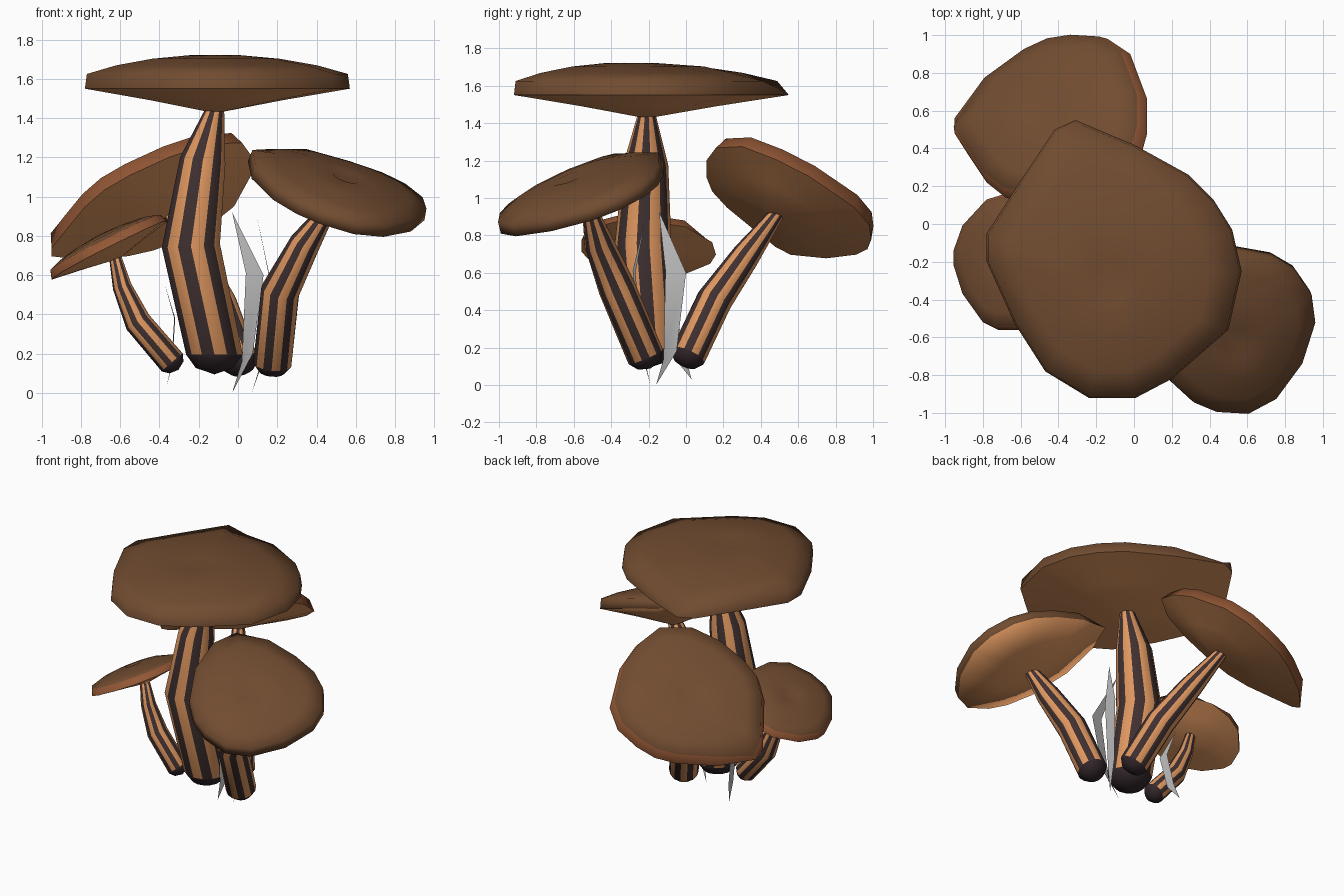
import bpy, bmesh, math
from mathutils import Vector

if "Cube" in bpy.data.objects:
    bpy.data.objects.remove(bpy.data.objects["Cube"])


def material(name, rgb):
    m = bpy.data.materials.new(name)
    m.diffuse_color = (*rgb, 1)
    m.use_nodes = True
    m.node_tree.nodes["Principled BSDF"].inputs["Base Color"].default_value = m.diffuse_color
    return m


FLESH = material("light orange flesh", (0.74, 0.31, 0.115))
STRIPE = material("dark stripe", (0.050, 0.029, 0.029))
BASE = material("dark base", (0.032, 0.019, 0.023))
BROWN = material("brown cap", (0.165, 0.072, 0.030))
RIM = material("red brown rim", (0.29, 0.095, 0.036))
GREY = material("grey blade", (0.50, 0.50, 0.50))


def finish(bm, name, mats, angle=50):
    bmesh.ops.recalc_face_normals(bm, faces=bm.faces)
    me = bpy.data.meshes.new(name)
    bm.to_mesh(me)
    bm.free()
    ob = bpy.data.objects.new(name, me)
    bpy.context.collection.objects.link(ob)
    for m in mats:
        me.materials.append(m)
    bpy.ops.object.select_all(action='DESELECT')
    bpy.context.view_layer.objects.active = ob
    ob.select_set(True)
    bpy.ops.object.shade_smooth_by_angle(angle=math.radians(angle))
    return ob


def skin(bm, a, b, mat):
    """Join two rings (or a ring and a single point); mat(i) picks the colour."""
    n = max(len(a), len(b))
    for i in range(n):
        j = (i + 1) % n
        quad = [a[i], a[j]] if len(a) > 1 else [a[0]]
        quad += [b[j], b[i]] if len(b) > 1 else [b[0]]
        bm.faces.new(quad).material_index = mat(i)


def stem(name, path, sides=14, level_foot=False):
    """Bent tapering stalk with lengthwise stripes and a rounded dark foot."""
    bm = bmesh.new()
    pts = [Vector(p[:3]) for p in path]
    rings = []
    for k, p in enumerate(pts):
        t = (pts[min(k + 1, len(pts) - 1)] - pts[max(k - 1, 0)]).normalized()
        if level_foot and k == 0:
            t = Vector((0, 0, 1))
        u = Vector((0, 1, 0)).cross(t).normalized()
        v = t.cross(u)

        def ring(c, r):
            return [bm.verts.new(c + u * r * math.cos(a) + v * r * math.sin(a))
                    for a in (2 * math.pi * (i + 0.5) / sides for i in range(sides))]
        r = path[k][3]
        if k == 0:
            rings.append([bm.verts.new(p - t * r * 0.68)])
            rings.append(ring(p - t * r * 0.46, r * 0.66))
        rings.append(ring(p, r))
    rings.append([bm.verts.new(pts[-1] + Vector((0, 0, 0.02)))])
    for k in range(len(rings) - 1):
        skin(bm, rings[k], rings[k + 1], (lambda i: 2) if k < 2 else (lambda i: i % 2))
    finish(bm, name, [FLESH, STRIPE, BASE])


def cap(name, outline, centre, slope, hub, drop, rim, top, rim_mat, inset=0.985):
    """Tilted irregular disc: outline is in plan, its first point is the pinched corner."""
    bm = bmesh.new()
    c = Vector(centre)
    nrm = Vector((-slope[0], -slope[1], 1)).normalized()

    def on_plane(x, y):
        return Vector((x, y, c.z + slope[0] * (x - c.x) + slope[1] * (y - c.y)))
    edge = [on_plane(x, y) for x, y in outline]
    h = on_plane(*hub)
    rise = top - rim

    def ring(mid, f, lift, pinch=1.0):
        return [bm.verts.new(mid.lerp(e, f) + nrm * lift * (1 if i else pinch))
                for i, e in enumerate(edge)]
    rings = [[bm.verts.new(h - nrm * drop)],             # underside
             ring(h, 0.5, -drop * 0.47),
             ring(h, 1, 0),                              # rim band
             ring(c, inset, rim, 0.2),
             ring(c, 0.76, rim + rise * 0.45, 0.8),      # crown
             ring(c, 0.48, rim + rise * 0.8),
             ring(c, 0.17, top),
             [bm.verts.new(c + nrm * (top - 0.025))]]    # dimple
    for k in range(len(rings) - 1):
        idx = 0 if k < 2 else (1 if k == 2 else 2)
        skin(bm, rings[k], rings[k + 1], lambda i: idx)
    finish(bm, name, [FLESH, rim_mat, BROWN], 85)


def blade(name, rows):
    """Flat pointed leaf: each row is a left and right edge point."""
    bm = bmesh.new()
    prev = None
    for a, b in rows:
        cur = [bm.verts.new(a)] + ([bm.verts.new(b)] if b else [])
        if prev:
            bm.faces.new(prev + cur[::-1])
        prev = cur
    finish(bm, name, [GREY], 170)


# Stalks: x, y, z, radius
stem("main_stem", [(-0.12, -0.19, 0.195, 0.148), (-0.24, -0.23, 0.75, 0.152),
                   (-0.18, -0.215, 1.18, 0.120), (-0.115, -0.21, 1.45, 0.047)],
     level_foot=True)
stem("right_stem", [(0.175, -0.215, 0.15, 0.10), (0.215, -0.37, 0.52, 0.10),
                    (0.34, -0.465, 0.76, 0.08), (0.45, -0.51, 0.92, 0.045)])
stem("back_stem", [(0.01, 0.01, 0.155, 0.097), (-0.10, 0.15, 0.45, 0.097),
                   (-0.22, 0.32, 0.69, 0.077), (-0.34, 0.49, 0.92, 0.04)])
stem("left_stem", [(-0.335, -0.20, 0.155, 0.072), (-0.51, -0.19, 0.36, 0.07),
                   (-0.59, -0.18, 0.54, 0.05), (-0.63, -0.17, 0.71, 0.03)])

# Caps
cap("main_cap", [(-0.31, 0.55), (-0.42, 0.50), (-0.60, 0.23), (-0.78, -0.05),
                 (-0.78, -0.20), (-0.63, -0.53), (-0.47, -0.78), (-0.24, -0.92),
                 (0.01, -0.92), (0.20, -0.82), (0.50, -0.56), (0.57, -0.25),
                 (0.52, -0.03), (0.42, 0.13), (0.29, 0.26), (0.0, 0.42)],
    (-0.12, -0.32, 1.55), (0, 0), (-0.115, -0.21), 0.125, 0.075, 0.172, BROWN)
cap("right_cap", [(0.10, -0.17), (0.05, -0.36), (0.07, -0.60), (0.18, -0.82),
                  (0.30, -0.93), (0.42, -0.98), (0.59, -0.99), (0.74, -0.91),
                  (0.88, -0.72), (0.95, -0.50), (0.93, -0.35), (0.84, -0.22),
                  (0.72, -0.15), (0.55, -0.12), (0.33, -0.12)],
    (0.52, -0.60, 0.965), (-0.28, 0.35), (0.45, -0.50), 0.12, 0.065, 0.145, BROWN)
cap("back_cap", [(-0.95, 0.56), (-0.78, 0.75), (-0.56, 0.91), (-0.43, 0.97),
                 (-0.30, 0.99), (-0.14, 0.98), (-0.02, 0.90), (0.07, 0.66),
                 (0.07, 0.48), (0.02, 0.30), (-0.15, 0.16), (-0.35, 0.11),
                 (-0.55, 0.11), (-0.68, 0.14), (-0.78, 0.22), (-0.88, 0.37),
                 (-0.95, 0.48)],
    (-0.43, 0.56, 0.935), (0.46, -0.51), (-0.34, 0.49), 0.11, 0.08, 0.15, RIM, 0.95)
cap("left_cap", [(-0.55, 0.14), (-0.68, 0.16), (-0.78, 0.13), (-0.90, 0.0),
                 (-0.95, -0.14), (-0.95, -0.22), (-0.90, -0.38), (-0.80, -0.52),
                 (-0.72, -0.56), (-0.60, -0.56), (-0.46, -0.50), (-0.38, -0.37),
                 (-0.36, -0.20), (-0.40, 0.0)],
    (-0.66, -0.20, 0.725), (0.50, -0.05), (-0.63, -0.17), 0.06, 0.045, 0.09, RIM, 0.95)

# Grass blades
blade("front_blade", [((-0.03, -0.19, 0.0), None),
                      ((0.02, -0.235, 0.16), (0.075, -0.235, 0.20)),
                      ((0.04, -0.285, 0.61), (0.13, -0.27, 0.60)),
                      ((-0.03, -0.21, 0.92), None)])
blade("right_blade", [((0.07, -0.16, 0.0), None),
                      ((0.12, -0.12, 0.14), (0.125, -0.05, 0.18)),
                      ((0.155, -0.11, 0.61), (0.16, 0.0, 0.60)),
                      ((0.09, -0.145, 0.93), None)])
blade("left_blade", [((-0.365, 0.03, 0.03), None),
                     ((-0.335, -0.06, 0.14), (-0.34, 0.0, 0.14)),
                     ((-0.32, -0.12, 0.38), (-0.325, -0.05, 0.38)),
                     ((-0.375, -0.02, 0.56), None)])
